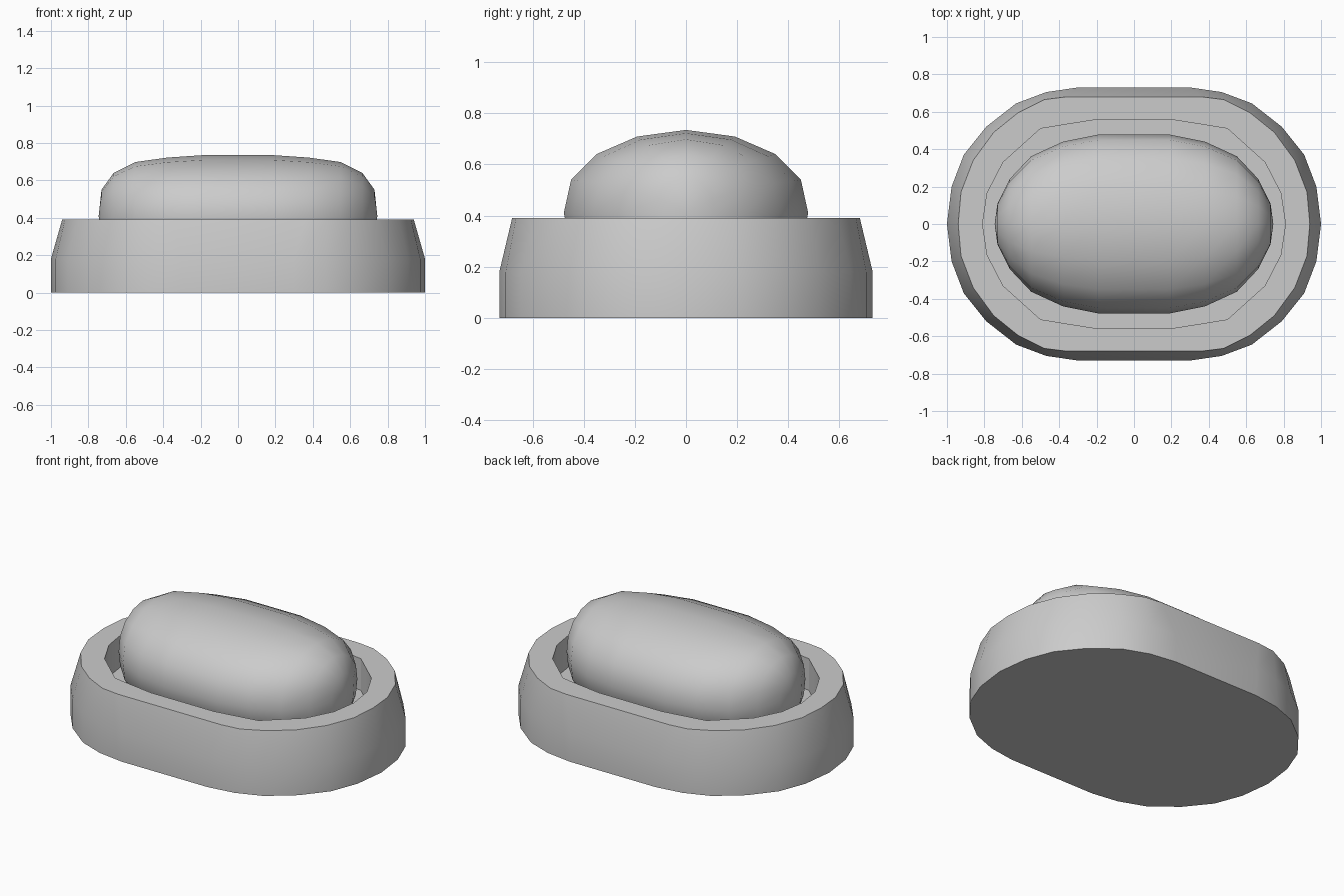
import bpy, bmesh, math

if "Cube" in bpy.data.objects:
    bpy.data.objects.remove(bpy.data.objects["Cube"])


def ring(quarter):
    """Mirror a quarter outline (y side towards x axis) into a closed loop."""
    up = quarter[::-1]                                  # starts on the x axis
    half = up + [(-x, y) for x, y in quarter]
    return half + [(x, -y) for x, y in half[::-1] if y > 0]


def loft(bm, loops):
    """Skin a list of equal-length vertex-position loops."""
    rows = [[bm.verts.new(p) for p in lp] for lp in loops]
    n = len(rows[0])
    for a, b in zip(rows, rows[1:]):
        for i in range(n):
            j = (i + 1) % n
            bm.faces.new((a[i], a[j], b[j], b[i]))
    return rows


def finish(bm, name, angle):
    bmesh.ops.recalc_face_normals(bm, faces=bm.faces)
    me = bpy.data.meshes.new(name)
    bm.to_mesh(me)
    bm.free()
    ob = bpy.data.objects.new(name, me)
    bpy.context.collection.objects.link(ob)
    bpy.ops.object.select_all(action='DESELECT')
    ob.select_set(True)
    bpy.context.view_layer.objects.active = ob
    bpy.ops.object.shade_smooth_by_angle(angle=math.radians(angle))


# Tray: upright wall, tapered shoulder, flat rim and sunken floor
outer = ring([(.30, .73), (.47, .705), (.63, .645), (.79, .52),
              (.91, .37), (.975, .2), (1, 0)])
shoulder = ring([(.36, .68), (.48, .665), (.62, .595), (.75, .49),
                 (.86, .34), (.925, .17), (.94, 0)])
inner = ring([(.22, .555), (.36, .533), (.5, .51), (.60, .42),
              (.70, .33), (.785, .165), (.81, 0)])
layers = [(outer, 0), (outer, .18), (shoulder, .39), (inner, .39), (inner, .19)]
bm = bmesh.new()
rows = loft(bm, [[(x, y, z) for x, y in o] for o, z in layers])
bm.faces.new(rows[0])
bm.faces.new(rows[-1])
finish(bm, "tray", 32)

# Pill-shaped cushion: elliptical sections along x, closed at both ends
section = [(0, 1), (.4, .92), (.73, .71), (.94, .4), (1, 0)]
right = section + [(y, -z) for y, z in section[-2::-1]]
section = right + [(-y, z) for y, z in right[-2:0:-1]]
stations = [(.19, .478, .325), (.38, .44, .312), (.55, .362, .288),
            (.665, .24, .23), (.73, .11, .14)]
stations = [(-x, w, h) for x, w, h in stations[::-1]] + stations
mid_z = .41
bm = bmesh.new()
rows = loft(bm, [[(x, y * w, mid_z + z * h) for y, z in section]
                 for x, w, h in stations])
for row, x in ((rows[0], -.745), (rows[-1], .745)):
    tip = bm.verts.new((x, 0, mid_z))
    for i in range(len(row)):
        bm.faces.new((row[i], row[(i + 1) % len(row)], tip))
finish(bm, "cushion", 60)
